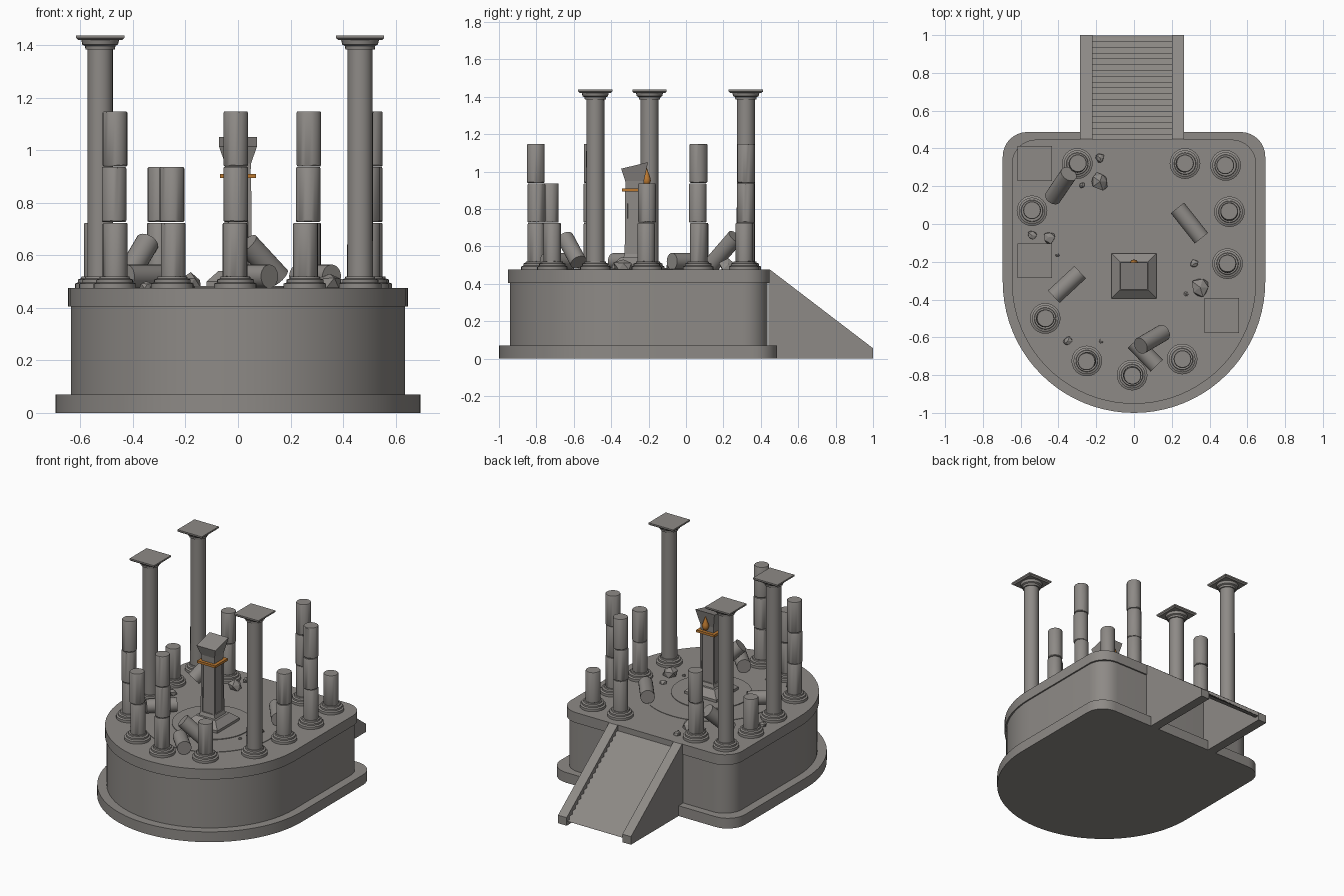
import bpy, bmesh, math, random
from mathutils import Vector

if "Cube" in bpy.data.objects:
    bpy.data.objects.remove(bpy.data.objects["Cube"])
random.seed(4)

def mat(name, col):
    m = bpy.data.materials.new(name)
    m.diffuse_color = (*col, 1)
    m.use_nodes = True
    m.node_tree.nodes["Principled BSDF"].inputs["Base Color"].default_value = m.diffuse_color
    return m

STONE = mat("grey stone", (0.27, 0.255, 0.24))
BRONZE = mat("orange bronze", (0.50, 0.19, 0.03))
FLOOR = 0.475
CY = -0.275  # centre of floor rings and pedestal

def make(name, bm, m=STONE, smooth=35):
    bmesh.ops.recalc_face_normals(bm, faces=bm.faces)
    me = bpy.data.meshes.new(name)
    bm.to_mesh(me)
    bm.free()
    me.materials.append(m)
    ob = bpy.data.objects.new(name, me)
    bpy.context.collection.objects.link(ob)
    if smooth:
        bpy.context.view_layer.objects.active = ob
        ob.select_set(True)
        bpy.ops.object.shade_smooth_by_angle(angle=math.radians(smooth))
        ob.select_set(False)
    return ob

def loft(bm, rings):
    """Skin a list of equal-length vertex rings and cap both ends."""
    vs = [[bm.verts.new(p) for p in r] for r in rings]
    n = len(vs[0])
    for a, b in zip(vs, vs[1:]):
        for i in range(n):
            j = (i + 1) % n
            bm.faces.new((a[i], a[j], b[j], b[i]))
    bm.faces.new(vs[0][::-1])
    bm.faces.new(vs[-1])

def circle(x, y, z, r, n=24, jag=0):
    return [(x + r * math.cos(2 * math.pi * i / n), y + r * math.sin(2 * math.pi * i / n),
             z + random.uniform(-jag, jag)) for i in range(n)]

def square(x, y, z, h):
    return [(x - h, y - h, z), (x + h, y - h, z), (x + h, y + h, z), (x - h, y + h, z)]

# D-shaped platform: half circle in front, rounded corners at the back
def d_ring(r, back, z, c=0.13):
    pts = [(r * math.cos(a), -0.305 + r * math.sin(a), z)
           for a in (math.pi + math.pi * i / 40 for i in range(41))]
    for sx, start in ((1, 0), (-1, math.pi / 2)):
        for i in range(9):
            a = start + math.pi / 2 * i / 8
            pts.append((sx * (r - c) + c * math.cos(a), back - c + c * math.sin(a), z))
    return pts

for name, r, back, z0, z1 in (("platform_plinth", 0.695, 0.487, 0, 0.07),
                              ("platform_body", 0.637, 0.437, 0.07, 0.405),
                              ("platform_top_slab", 0.647, 0.447, 0.405, FLOOR)):
    bm = bmesh.new()
    loft(bm, [d_ring(r, back, z0), d_ring(r, back, z1)])
    make(name, bm)

# low floor discs
for name, r, h in (("outer_floor_ring", 0.425, 0.003), ("inner_floor_ring", 0.25, 0.008)):
    bm = bmesh.new()
    loft(bm, [circle(0, CY, FLOOR - 0.01, r, 64), circle(0, CY, FLOOR + h, r, 64)])
    make(name, bm)

# stair side walls
for name, x0, x1 in (("stair_wall_left", -0.285, -0.22), ("stair_wall_right", 0.2, 0.265)):
    prof = [(0.44, 0), (1.0, 0), (1.0, 0.055), (0.45, FLOOR), (0.44, FLOOR)]
    bm = bmesh.new()
    loft(bm, [[(x, y, z) for y, z in prof] for x in (x0, x1)])
    make(name, bm, smooth=0)

# stair treads as a thin stepped sheet
bm = bmesh.new()
N = 18
prev = None
for i in range(N + 1):
    y = 0.445 + 0.553 * i / N
    zs = [0.46 - 0.43 * i / N, 0.46 - 0.43 * (i + 1) / N]
    for z in zs if i < N else zs[:1]:
        cur = [bm.verts.new((x, y, z)) for x in (-0.22, 0.2)]
        if prev:
            bm.faces.new((prev[0], prev[1], cur[1], cur[0]))
        prev = cur
make("stair_treads", bm, smooth=180)

# columns: moulded base, then either a full shaft with capital or broken drums
def column_base(bm, x, y):
    prof = [(0.081, 0.47), (0.081, 0.492), (0.07, 0.497), (0.07, 0.508), (0.058, 0.512), (0.056, 0.52)]
    loft(bm, [circle(x, y, z, r) for r, z in prof])

def tall_column(i, x, y):
    bm = bmesh.new()
    column_base(bm, x, y)
    prof = [(0.049, 0.515), (0.048, 1.385), (0.056, 1.385), (0.058, 1.398), (0.068, 1.403), (0.072, 1.42)]
    loft(bm, [circle(x, y, z, r) for r, z in prof])
    loft(bm, [square(x, y, 1.42, 0.083), square(x, y, 1.428, 0.092), square(x, y, 1.438, 0.092)])
    make(f"tall_column_{i}", bm)

def broken_column(i, x, y, drums):
    bm = bmesh.new()
    column_base(bm, x, y)
    for k in range(drums):
        z0 = 0.515 if k == 0 else 0.515 + 0.212 * k
        z1 = 0.515 + 0.212 * (k + 1) - 0.003
        ox, oy = (random.uniform(-0.003, 0.003) for _ in "xy")
        r = 0.047
        loft(bm, [circle(x + ox, y + oy, z0, r - 0.004, 24), circle(x + ox, y + oy, z0 + 0.005, r, 24, 0.002),
                  circle(x + ox, y + oy, z1 - 0.005, r, 24, 0.002), circle(x + ox, y + oy, z1, r - 0.003, 24)])
    make(f"broken_column_{i}", bm)

for i, p in enumerate([(-0.525, 0.32), (-0.525, -0.195), (0.465, -0.485)]):
    tall_column(i, *p)
for i, p in enumerate([(-0.30, 0.32, 2), (-0.54, 0.07, 1), (0.27, 0.32, 3), (0.485, 0.31, 1),
                       (0.505, 0.065, 3), (0.495, -0.21, 2), (-0.47, -0.50, 3), (-0.25, -0.725, 2),
                       (-0.01, -0.80, 3), (0.255, -0.715, 1)]):
    broken_column(i, *p)

# fallen drums, lying flat or leaning
def fallen_drum(i, a, b, r=0.045):
    a, b = Vector(a), Vector(b)
    q = (b - a).to_track_quat('Z', 'Y')
    bm = bmesh.new()
    loft(bm, [[c + q @ Vector(p) for p in circle(0, 0, 0, r)] for c in (a, b)])
    make(f"fallen_drum_{i}", bm)

for i, (a, b) in enumerate([((-0.43, 0.14, 0.505), (-0.345, 0.265, 0.65)),
                            ((0.23, 0.085, 0.52), (0.357, -0.075, 0.52)),
                            ((-0.425, -0.385, 0.52), (-0.285, -0.255, 0.52)),
                            ((0.035, -0.645, 0.645), (0.155, -0.575, 0.515)),
                            ((0.0, -0.625, 0.52), (0.12, -0.75, 0.52))]):
    fallen_drum(i, a, b)

# rubble chunks
for i, (x, y, s) in enumerate([(-0.18, 0.35, 0.028), (-0.18, 0.225, 0.055), (-0.275, 0.205, 0.018),
                               (-0.45, -0.07, 0.037), (-0.54, -0.06, 0.028), (-0.405, -0.165, 0.012),
                               (0.35, -0.335, 0.058), (0.32, -0.21, 0.025), (0.275, -0.37, 0.014),
                               (-0.35, -0.62, 0.028), (-0.175, -0.62, 0.014)]):
    bm = bmesh.new()
    bmesh.ops.create_icosphere(bm, subdivisions=1, radius=s)
    for v in bm.verts:
        v.co *= random.uniform(0.7, 1.1)
        v.co.z = max(v.co.z * 0.8, -0.3 * s)
        v.co += Vector((x, y, FLOOR + 0.3 * s))
    make(f"rubble_{i}", bm, smooth=0)

# pedestal: sloped foot and shaft with recessed panels
bm = bmesh.new()
loft(bm, [square(0, CY, z, h) for z, h in ((FLOOR, 0.12), (0.50, 0.12), (0.54, 0.075), (0.54, 0.06), (0.56, 0.053))])
make("pedestal_foot", bm, smooth=0)
bm = bmesh.new()
loft(bm, [square(0, CY, 0.55, 0.053), square(0, CY, 0.9, 0.05)])
bm.normal_update()
sides = [f for f in bm.faces if abs(f.normal.z) < 0.5]
bmesh.ops.inset_individual(bm, faces=sides, thickness=0.02, depth=0)
bmesh.ops.inset_individual(bm, faces=sides, thickness=0.001, depth=-0.006)
make("pedestal_shaft", bm, smooth=0)

# flared pedestal head with a slanted top
bm = bmesh.new()
top = [(x, y, 1.015 if y < CY else 1.05) for x, y, z in square(0, CY, 0, 0.072)]
loft(bm, [square(0, CY, 0.89, 0.046), square(0, CY, 0.95, 0.05), top])
make("pedestal_head", bm, smooth=0)

# bronze collar and flame
bm = bmesh.new()
loft(bm, [square(0, CY, 0.894, 0.068), square(0, CY, 0.91, 0.068)])
make("bronze_collar", bm, BRONZE, 0)
bm = bmesh.new()
loft(bm, [circle(0, CY + 0.065, z, r, 12) for z, r in
          ((0.925, 0.008), (0.935, 0.017), (0.95, 0.022), (0.965, 0.02), (0.99, 0.011), (1.02, 0.001))])
make("flame", bm, BRONZE, 50)
